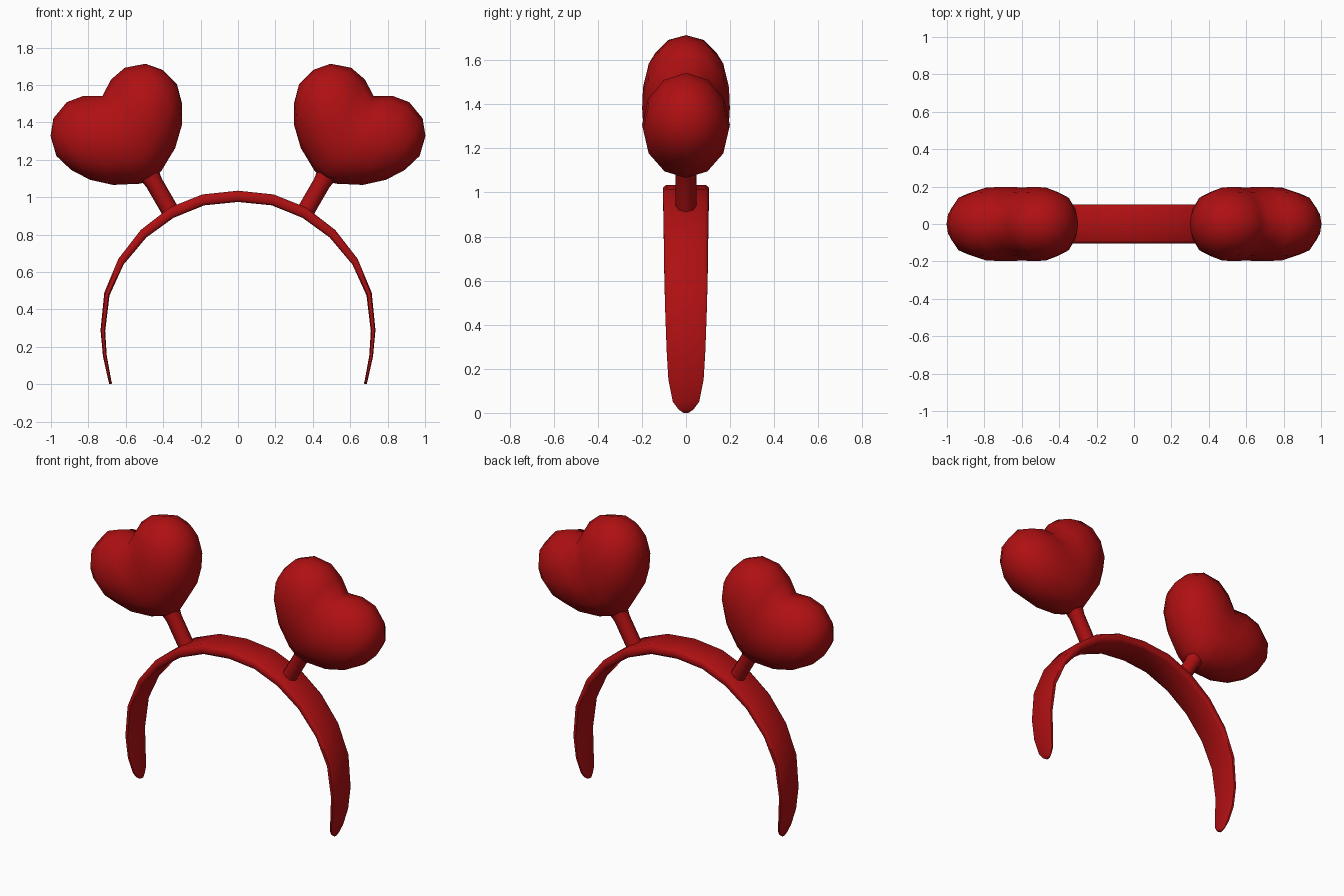
import bpy, bmesh, math
from mathutils import Vector

if "Cube" in bpy.data.objects:
    bpy.data.objects.remove(bpy.data.objects["Cube"])

red = bpy.data.materials.new("deep_red")
red.diffuse_color = (0.43, 0.005, 0.006, 1)
red.use_nodes = True
red.node_tree.nodes["Principled BSDF"].inputs["Base Color"].default_value = red.diffuse_color


def loft(name, rings, start=None, end=None):
    """Skin a list of closed rings; ends close to a pole point or a flat cap."""
    bm = bmesh.new()
    loops = [[bm.verts.new(p) for p in r] for r in rings]
    n = len(loops[0])
    for a, b in zip(loops, loops[1:]):
        for i in range(n):
            bm.faces.new((a[i], a[(i + 1) % n], b[(i + 1) % n], b[i]))
    for loop, pole in ((loops[0], start), (loops[-1], end)):
        if pole is None:
            bm.faces.new(loop)
        else:
            v = bm.verts.new(pole)
            for i in range(n):
                bm.faces.new((loop[i], loop[(i + 1) % n], v))
    bmesh.ops.recalc_face_normals(bm, faces=bm.faces)
    for f in bm.faces:
        f.smooth = True
    me = bpy.data.meshes.new(name)
    bm.to_mesh(me)
    bm.free()
    me.materials.append(red)
    ob = bpy.data.objects.new(name, me)
    bpy.context.collection.objects.link(ob)
    bpy.context.view_layer.objects.active = ob
    ob.select_set(True)
    bpy.ops.object.shade_smooth_by_angle(angle=math.radians(60))
    ob.select_set(False)
    return ob


# Head band: outer x, z, inner x, z, half width
half = [(0, 1.035, 0, .975, .104), (.19, 1.015, .18, .957, .104),
        (.365, .945, .345, .89, .103), (.52, .825, .49, .785, .101),
        (.64, .67, .612, .64, .099), (.715, .49, .687, .475, .095),
        (.735, .29, .71, .285, .088), (.722, .15, .702, .155, .08),
        (.70, .05, .684, .055, .06), (.692, .015, .677, .018, .034),
        (.688, 0, .673, .004, .012)]
stations = [(-a, b, -c, d, w) for a, b, c, d, w in reversed(half[1:])] + half
rings = []
for ox, oz, ix, iz, w in stations:
    o, i = Vector((ox, 0, oz)), Vector((ix, 0, iz))
    c = .15 * w
    ring = []
    for t, y in ((0, w - c), (.2, w), (.8, w), (1, w - c),
                 (1, c - w), (.8, -w), (.2, -w), (0, c - w)):
        p = o.lerp(i, t)
        ring.append((p.x, y, p.z))
    rings.append(ring)
loft("head_band", rings)

# Heart: lower u, v, upper u, v, half depth, in the tilted heart plane
sections = [(0, 0, 0, .52, .195), (.064, .013, .085, .572, .199),
            (.193, .082, .18, .589, .195), (.285, .168, .286, .551, .162),
            (.345, .265, .347, .478, .10)]
full = [(-a, b, -c, d, y) for a, b, c, d, y in reversed(sections[1:])] + sections
up, across = Vector((.51, 0, .86)), Vector((.86, 0, -.51))
tip = Vector((.46, 0, 1.094))


def flip(p, side):
    return (p[0] * side, p[1], p[2])


for side, word in ((-1, "left"), (1, "right")):
    rings = []
    for lu, lv, hu, hv, dy in full:
        lo, hi = tip + across * lu + up * lv, tip + across * hu + up * hv
        mid, rad = (lo + hi) / 2, (hi - lo) / 2
        rings.append([flip(mid + rad * math.cos(k * math.pi / 6)
                           + Vector((0, dy * math.sin(k * math.pi / 6), 0)), side)
                      for k in range(12)])
    poles = [flip(tip + across * u + up * .37, side) for u in (-.375, .375)]
    loft(word + "_heart", rings, *poles)

    # Stalk joining the heart to the band
    a, b = Vector((.355, 0, .915)), Vector((.485, 0, 1.14))
    rings = []
    for t, r in ((0, .047), (.72, .047), (1, .06)):
        rings.append([flip(a.lerp(b, t) + r * (across * math.cos(k * math.pi / 4)
                           + Vector((0, math.sin(k * math.pi / 4), 0))), side)
                      for k in range(8)])
    loft(word + "_stalk", rings)
